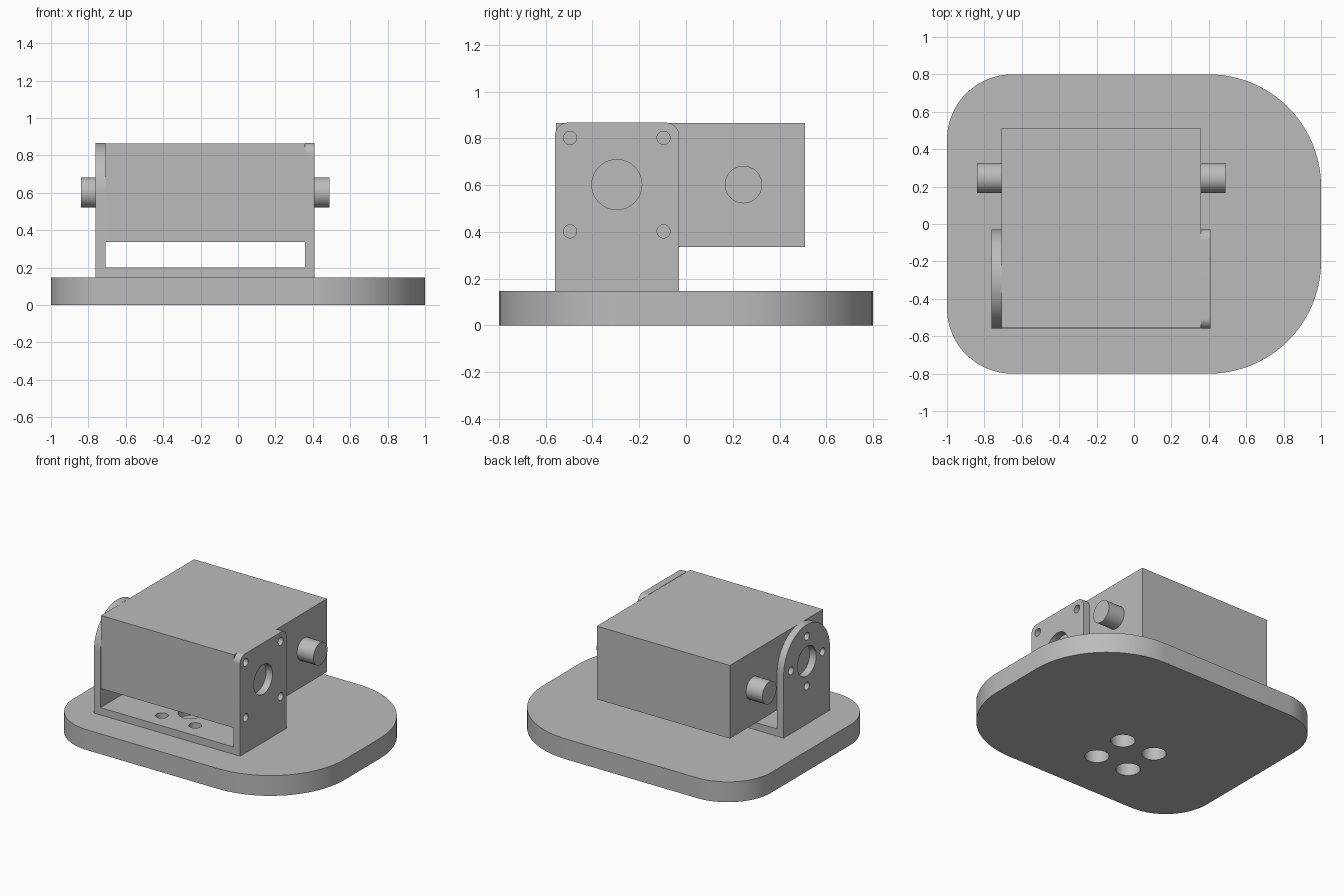
import bpy, bmesh
from math import sin, cos, pi, radians
from mathutils import Matrix

cube = bpy.data.objects.get("Cube")
if cube:
    bpy.data.objects.remove(cube, do_unlink=True)

grey = bpy.data.materials.new("plain grey")
grey.use_nodes = True
grey.diffuse_color = (0.5, 0.5, 0.5, 1)
grey.node_tree.nodes["Principled BSDF"].inputs["Base Color"].default_value = (0.5, 0.5, 0.5, 1)

FLAT = Matrix.Identity(4)                                                   # profile in x, y
SIDE = Matrix(((0, 0, 1, 0), (1, 0, 0, 0), (0, 1, 0, 0), (0, 0, 0, 1)))     # profile in y, z


def circle(u, v, r, n=48):
    return [(u + r * cos(2 * pi * i / n), v + r * sin(2 * pi * i / n)) for i in range(n)]


def rounded(u0, u1, v0, v1, radii, n=24):
    """Rectangle with corner radii: low-low, high-low, high-high, low-high."""
    pts = []
    for k, (u, v, su, sv) in enumerate(((u0, v0, 1, 1), (u1, v0, -1, 1),
                                        (u1, v1, -1, -1), (u0, v1, 1, -1))):
        r = radii[k]
        if not r:
            pts.append((u, v))
            continue
        for i in range(n + 1):
            a = pi + k * pi / 2 + i * pi / 2 / n
            p = (u + su * r + r * cos(a), v + sv * r + r * sin(a))
            if not pts or abs(p[0] - pts[-1][0]) + abs(p[1] - pts[-1][1]) > 1e-5:
                pts.append(p)
    return pts


def plate(name, loops, low, high, frame=FLAT):
    """Solid from an outline and hole loops, extruded from low to high."""
    curve = bpy.data.curves.new(name, 'CURVE')
    curve.dimensions = '2D'
    curve.fill_mode = 'BOTH'
    curve.extrude = (high - low) / 2
    for loop in loops:
        spline = curve.splines.new('POLY')
        spline.points.add(len(loop) - 1)
        for point, (u, v) in zip(spline.points, loop):
            point.co = (u, v, 0, 1)
        spline.use_cyclic_u = True
    temp = bpy.data.objects.new(name + " outline", curve)
    bpy.context.collection.objects.link(temp)
    mesh = bpy.data.meshes.new_from_object(temp.evaluated_get(bpy.context.evaluated_depsgraph_get()))
    bpy.data.objects.remove(temp)
    bpy.data.curves.remove(curve)

    # Weld caps to walls and move into place
    bm = bmesh.new()
    bm.from_mesh(mesh)
    bmesh.ops.remove_doubles(bm, verts=bm.verts, dist=1e-5)
    bm.transform(frame @ Matrix.Translation((0, 0, (low + high) / 2)))
    bmesh.ops.recalc_face_normals(bm, faces=bm.faces)
    bm.to_mesh(mesh)
    bm.free()
    mesh.name = name
    mesh.materials.clear()
    mesh.materials.append(grey)
    obj = bpy.data.objects.new(name, mesh)
    bpy.context.collection.objects.link(obj)
    bpy.ops.object.select_all(action='DESELECT')
    obj.select_set(True)
    bpy.context.view_layer.objects.active = obj
    bpy.ops.object.shade_smooth_by_angle(angle=radians(30))
    return obj


# Shared levels and centres
BASE_TOP, FLOOR_TOP, TOP = 0.147, 0.2, 0.867
LEFT, RIGHT = 0.357, -0.709             # inner faces of the bracket cheeks
FRONT, BACK = -0.56, -0.03
MID_X, MID_Y, AXIS_Z = -0.175, -0.296, 0.602
CHEEK = 0.052
BOLTS = [(MID_X + sx * 0.133, MID_Y + sy * 0.133) for sx in (-1, 1) for sy in (-1, 1)]

# Base with unequal corner radii and four bolt wells
plate("base", [rounded(-1, 1, -0.8, 0.8, (0.35, 0.6, 0.6, 0.35))]
      + [circle(x, y, 0.08) for x, y in BOLTS], 0, BASE_TOP)

# Bracket floor with bolt holes and a central hole
plate("bracket_floor", [rounded(RIGHT, LEFT, FRONT, BACK, (0, 0, 0, 0)), circle(MID_X, MID_Y, 0.08)]
      + [circle(x, y, 0.042) for x, y in BOLTS], BASE_TOP, FLOOR_TOP)

# Square cheek with corner holes
plate("left_cheek", [rounded(FRONT, BACK, BASE_TOP, TOP, (0, 0, 0.055, 0.055)),
                     circle(MID_Y, AXIS_Z, 0.107)]
      + [circle(MID_Y + sy * 0.2, AXIS_Z + sz * 0.2, 0.028) for sy in (-1, 1) for sz in (-1, 1)],
      LEFT, LEFT + CHEEK, SIDE)

# Domed cheek with a cross of holes
dome = (BACK - FRONT) / 2
plate("right_cheek", [rounded(FRONT, BACK, BASE_TOP, TOP, (0, 0, dome, dome)),
                      circle(MID_Y, AXIS_Z, 0.107)]
      + [circle(MID_Y + 0.18 * cos(k * pi / 2), AXIS_Z + 0.18 * sin(k * pi / 2), 0.028) for k in range(4)],
      RIGHT - CHEEK, RIGHT, SIDE)

# Housing block held between the cheeks
plate("housing", [rounded(-0.555, 0.51, 0.336, 0.865, (0, 0, 0, 0))], RIGHT, LEFT, SIDE)

# Shaft stubs on both sides of the housing
for name, low, high in (("left_shaft", LEFT, 0.488), ("right_shaft", -0.84, RIGHT)):
    plate(name, [circle(0.246, AXIS_Z, 0.08)], low, high, SIDE)
